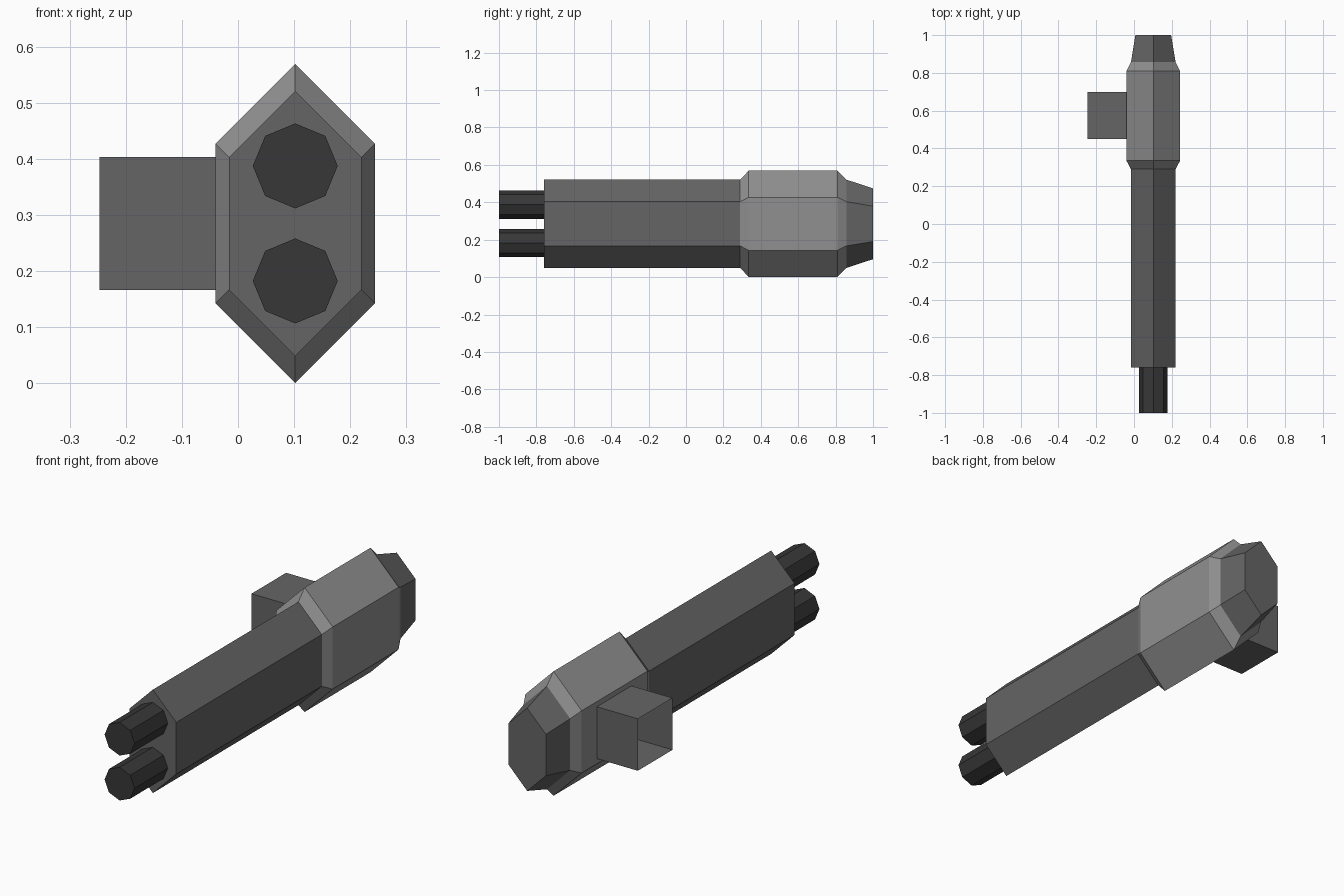
import bpy, bmesh, math

if "Cube" in bpy.data.objects:
    bpy.data.objects.remove(bpy.data.objects["Cube"])

CX, CZ = 0.102, 0.285   # axis of the long body


def material(name, v):
    m = bpy.data.materials.new(name)
    m.diffuse_color = (v, v, v, 1)
    m.use_nodes = True
    m.node_tree.nodes["Principled BSDF"].inputs["Base Color"].default_value = m.diffuse_color
    return m


body_grey = material("mid grey", 0.13)
hull_grey = material("light grey", 0.28)
barrel_grey = material("charcoal", 0.038)


def hexagon(w):
    """Upright pointed hexagon: half width w, tip at 2w."""
    return [(0, 2 * w), (w, w), (w, -w), (0, -2 * w), (-w, -w), (-w, w)]


def octagon(r):
    return [(r * math.sin(i * math.pi / 4), r * math.cos(i * math.pi / 4)) for i in range(8)]


def loft(name, rings, mat, cx=CX, cz=CZ, cap_front=False, cap_back=False):
    """Skin a list of (y, profile) sections along y."""
    bm = bmesh.new()
    loops = [[bm.verts.new((cx + x, y, cz + z)) for x, z in prof] for y, prof in rings]
    for a, b in zip(loops, loops[1:]):
        n = len(a)
        for i in range(n):
            j = (i + 1) % n
            bm.faces.new((a[i], b[i], b[j], a[j]))
    if cap_front:
        bm.faces.new(loops[0])
    if cap_back:
        bm.faces.new(loops[-1][::-1])
    bmesh.ops.recalc_face_normals(bm, faces=bm.faces)
    return finish(name, bm, mat)


def finish(name, bm, mat):
    me = bpy.data.meshes.new(name)
    bm.to_mesh(me)
    bm.free()
    me.materials.append(mat)
    ob = bpy.data.objects.new(name, me)
    bpy.context.collection.objects.link(ob)
    return ob


# Long front casing
loft("front_casing", [(-0.76, hexagon(0.118)), (0.29, hexagon(0.118))], body_grey, cap_front=True)

# Wider bevelled receiver
loft("receiver", [(0.29, hexagon(0.118)), (0.335, hexagon(0.142)),
                  (0.81, hexagon(0.142)), (0.858, hexagon(0.118))], hull_grey)

# Tapered tail
loft("tail", [(0.858, hexagon(0.118)), (1.0, hexagon(0.0945))], body_grey, cap_back=True)

# Two octagonal barrels
for label, side in (("upper", 1), ("lower", -1)):
    loft(label + "_barrel", [(-1.0, octagon(0.0757)), (-0.76, octagon(0.0757))], barrel_grey,
         cz=CZ + side * 0.1025, cap_front=True, cap_back=True)

# Side mount: square sleeve, open at its outer end
bm = bmesh.new()
bmesh.ops.create_cube(bm, size=1)
for v in bm.verts:
    v.co.x = -0.247 if v.co.x < 0 else -0.04
    v.co.y = 0.575 + v.co.y * 0.25
    v.co.z = CZ + v.co.z * 0.237
bm.normal_update()
bmesh.ops.delete(bm, geom=[f for f in bm.faces if abs(f.normal.x) > 0.5], context='FACES')
finish("side_mount", bm, body_grey)
